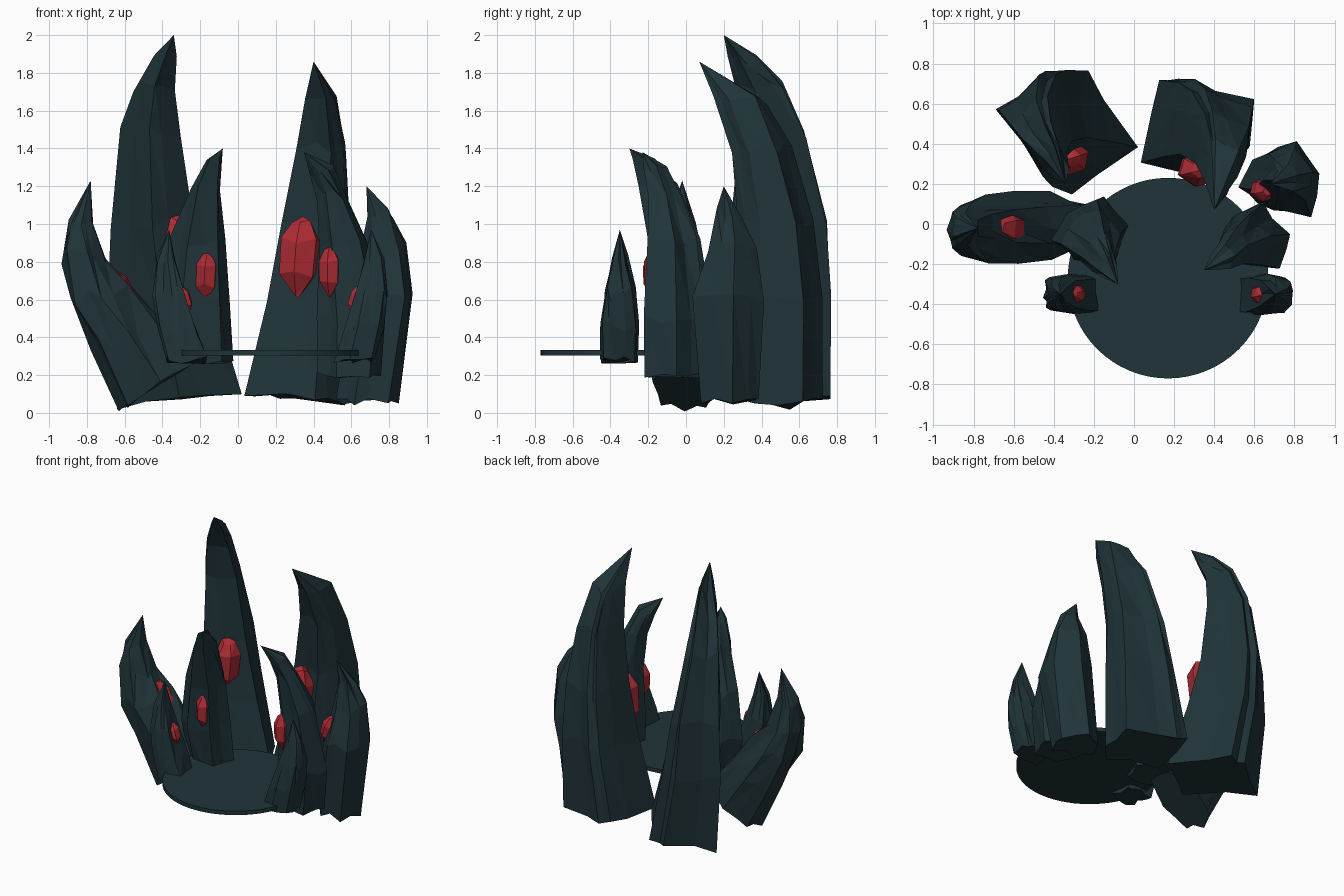
import bpy, bmesh, math, random
from mathutils import Matrix, Vector

if "Cube" in bpy.data.objects:
    bpy.data.objects.remove(bpy.data.objects["Cube"])

random.seed(4)

def material(name, rgb):
    m = bpy.data.materials.new(name)
    m.diffuse_color = (*rgb, 1)
    m.use_nodes = True
    m.node_tree.nodes["Principled BSDF"].inputs["Base Color"].default_value = m.diffuse_color
    return m

ROCK = material("dark slate", (0.0145, 0.034, 0.041))
RED = material("crystal red", (0.42, 0.025, 0.035))

def finish(name, bm, mat):
    bmesh.ops.recalc_face_normals(bm, faces=bm.faces)
    me = bpy.data.meshes.new(name)
    bm.to_mesh(me)
    bm.free()
    me.materials.append(mat)
    ob = bpy.data.objects.new(name, me)
    bpy.context.collection.objects.link(ob)
    return ob

def skin(bm, loops, tip):
    """Join loops of points upward and close them with a tip and a flat bottom."""
    rows = [[bm.verts.new(p) for p in loop] for loop in loops]
    n = len(rows[0])
    top = bm.verts.new(tip)
    for a, b in zip(rows, rows[1:]):
        for i in range(n):
            j = (i + 1) % n
            bm.faces.new((a[i], a[j], b[j]))
            bm.faces.new((a[i], b[j], b[i]))
    for i in range(n):
        bm.faces.new((rows[-1][i], rows[-1][(i + 1) % n], top))
    bm.faces.new(rows[0])

def spike(name, section, rings, tip):
    """Curved rock claw: section is in a 0..1 box, rings are (z, x0, x1, y0, y1, rise)."""
    # split every side with a chipped midpoint, giving long vertical facets
    outline = []
    for i, (u, v) in enumerate(section):
        u2, v2 = section[(i + 1) % len(section)]
        t, k = random.uniform(0.35, 0.65), random.uniform(-0.09, 0.05)
        mu, mv = u + (u2 - u) * t, v + (v2 - v) * t
        outline += [(u, v), (mu + (mu - 0.5) * k, mv + (mv - 0.5) * k)]
    loops = []
    for r, (z, x0, x1, y0, y1, rise) in enumerate(rings):
        rough = 0.02 if r == 0 else 0.035
        loops.append([(x0 + (x1 - x0) * u + random.uniform(-.007, .007),
                       y0 + (y1 - y0) * v + random.uniform(-.007, .007),
                       max(0, z + rise * u + random.uniform(-rough, rough)))
                      for u, v in outline])
    bm = bmesh.new()
    skin(bm, loops, tip)
    return finish(name, bm, ROCK)

def gem(name, centre, half, lean=0):
    """Elongated six-sided crystal."""
    bm = bmesh.new()
    loops = []
    for z, r in ((-1, 0.12), (-0.45, 0.95), (0.4, 1.0), (0.85, 0.5)):
        loops.append([(r * math.cos(math.tau * (i + .3) / 6),
                       r * math.sin(math.tau * (i + .3) / 6),
                       z + random.uniform(-.08, .08)) for i in range(6)])
    skin(bm, loops, (0, 0, 1))
    bmesh.ops.transform(bm, verts=bm.verts, matrix=Matrix.Translation(Vector(centre))
                        @ Matrix.Rotation(lean, 4, 'Y') @ Matrix.Diagonal((*half, 1)))
    return finish(name, bm, RED)

# thin round platform
bm = bmesh.new()
bmesh.ops.create_cone(bm, cap_ends=True, segments=64, radius1=0.5, radius2=0.5, depth=0.03,
                      matrix=Matrix.Translation((0.17, -0.27, 0.318)))
finish("platform", bm, ROCK)

LEFT_BIG = [(0, .66), (.44, 1), (.62, 1), (1, .39), (.5, 0)]
RIGHT_BIG = [(0, .2), (.17, .98), (.33, 1), (1, .78), (.95, .3), (.68, 0)]
ROUND = [(0, .5), (.1, .12), (.55, 0), (1, .3), (.97, .8), (.5, 1), (.1, .85)]
BLOCK = [(0, .4), (.08, .06), (.6, 0), (1, .08), (.97, .9), (.5, 1), (.05, .9)]
DIAMOND = [(0, .35), (.2, .8), (.62, 1), (1, .55), (.85, 0), (.3, .08)]

# tall back spikes
spike("back_left_spike", LEFT_BIG, [
    (.03, -.64, .02, .15, .76, .07), (.6, -.69, -.13, .19, .77, 0),
    (1.0, -.67, -.23, .24, .74, 0), (1.48, -.62, -.31, .28, .63, 0),
    (1.72, -.55, -.34, .26, .51, 0), (1.86, -.45, -.33, .22, .38, 0)], (-.34, .20, 2.0))
spike("back_right_spike", RIGHT_BIG, [
    (.11, .03, .59, .2, .73, -.06), (.6, .15, .60, .25, .72, 0),
    (1.0, .23, .59, .27, .67, 0), (1.4, .31, .57, .24, .56, 0),
    (1.65, .36, .52, .15, .42, 0)], (.40, .07, 1.86))

# side spikes
spike("left_spike", ROUND, [
    (.02, -.63, -.22, -.18, .16, .24), (.35, -.78, -.42, -.2, .16, .12),
    (.6, -.89, -.58, -.2, .14, .07), (.82, -.93, -.70, -.15, .1, 0),
    (1.0, -.90, -.77, -.1, .05, 0)], (-.78, -.02, 1.23))
spike("right_spike", DIAMOND, [
    (.06, .52, .85, .08, .38, 0), (.62, .60, .93, .04, .42, 0),
    (.87, .65, .89, .12, .38, 0), (1.05, .68, .82, .17, .3, 0)], (.68, .20, 1.2))

# inner spikes leaning forward
spike("inner_left_spike", DIAMOND, [
    (.27, -.36, -.03, -.17, .13, 0), (.6, -.41, -.05, -.2, .12, 0),
    (.9, -.36, -.06, -.2, .08, 0), (1.2, -.25, -.09, -.25, -.05, 0),
    (1.32, -.17, -.085, -.28, -.15, 0)], (-.08, -.30, 1.4))
spike("inner_right_spike", DIAMOND, [
    (.2, .42, .75, -.22, .1, 0), (.5, .42, .78, -.23, .1, 0),
    (.9, .43, .68, -.2, .05, 0), (1.15, .42, .57, -.2, -.02, 0),
    (1.28, .38, .5, -.22, -.1, 0)], (.35, -.23, 1.38))

# small front spikes and their crystals, mirrored about the platform centre
for side, s in (("left", -1), ("right", 1)):
    def ext(a, b):
        return (.17 + a, .17 + b) if s > 0 else (.17 - a, .17 - b)
    spike(f"front_{side}_spike", BLOCK, [
        (z, *ext(a, b), y0, y1, 0) for z, a, b, y0, y1 in (
            (.28, .55, .34, -.45, -.25), (.45, .60, .39, -.45, -.25),
            (.63, .62, .45, -.43, -.27), (.8, .60, .50, -.39, -.31))],
        (.17 + s * .535, -.35, .97))
    gem(f"front_{side}_crystal", (.17 + s * .452, -.35, .6), (.036, .045, .075), s * .3)

# crystals set into the larger spikes
gem("back_left_crystal", (-.325, .33, .86), (.095, .09, .19), .1)
gem("back_right_crystal", (.325, .27, .83), (.11, .085, .21), .08)
gem("left_crystal", (-.62, -.01, .64), (.07, .09, .14), -.5)
gem("right_crystal", (.645, .17, .68), (.06, .06, .11), .3)
gem("inner_left_crystal", (-.165, -.16, .73), (.06, .07, .13), .05)
gem("inner_right_crystal", (.485, -.165, .75), (.06, .06, .13), 0)
